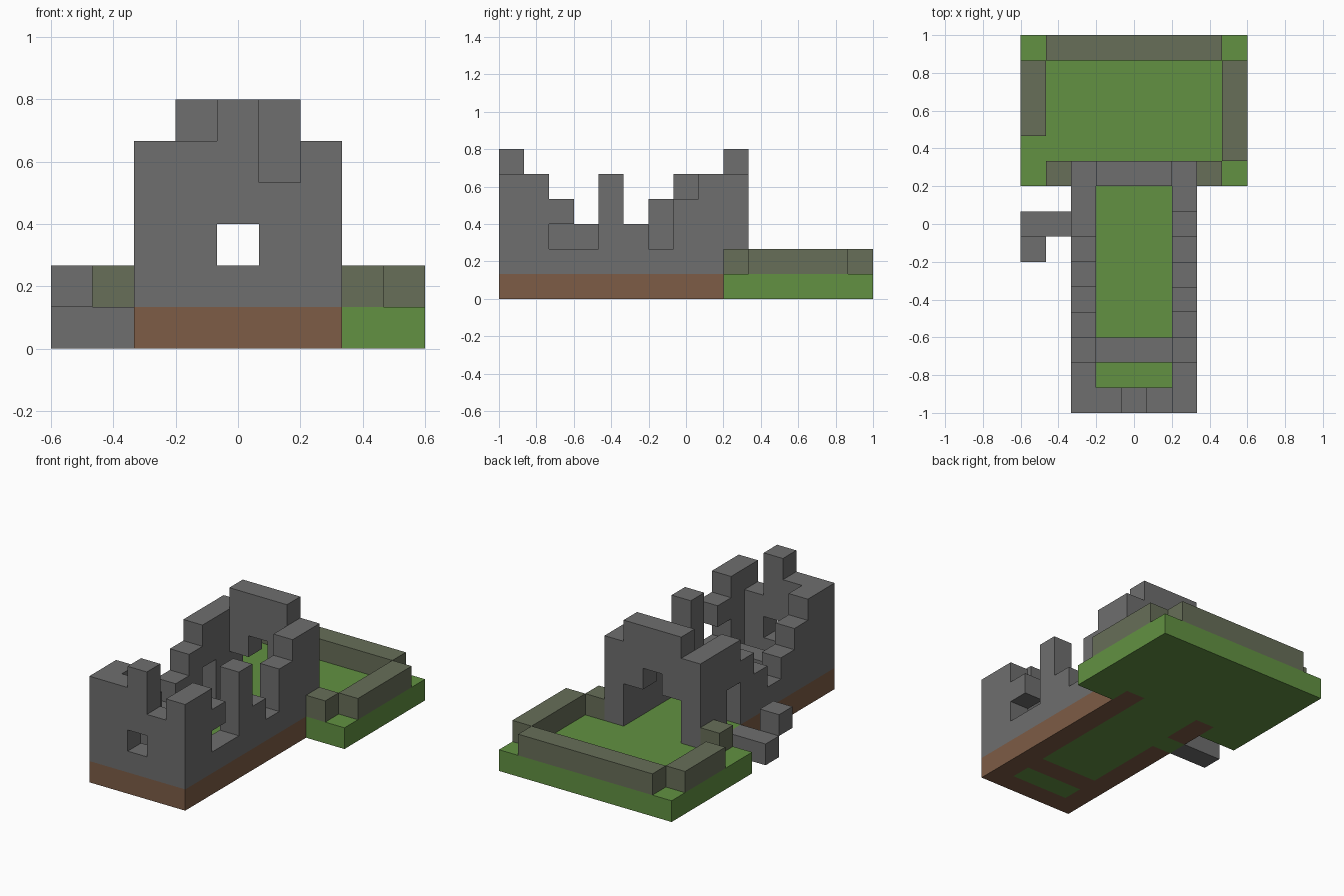
import bpy
import bmesh
from itertools import product

U = 2 / 15  # edge of one cell
SIZE = (9, 15, 0)

cube = bpy.data.objects.get("Cube")
if cube:
    bpy.data.objects.remove(cube)


def material(name, rgb):
    mat = bpy.data.materials.new(name)
    mat.use_nodes = True
    mat.diffuse_color = (*rgb, 1)
    node = next(n for n in mat.node_tree.nodes if n.type == "BSDF_PRINCIPLED")
    node.inputs["Base Color"].default_value = (*rgb, 1)
    return mat


def box(x, y, z):
    """Cells in inclusive ranges, each given as (first, last) or one index."""
    spans = [(r, r) if isinstance(r, int) else r for r in (x, y, z)]
    return set(product(*(range(a, b + 1) for a, b in spans)))


def columns(x, heights):
    """A wall running front to back with the given top of each column."""
    cells = set()
    for y, top in enumerate(heights):
        cells |= box(x, y, (1, top - 1))
    return cells


# Side walls, crumbled to different heights, with their gaps
left_wall = columns(6, (5, 5, 4, 2, 5, 3, 2, 4, 5, 5)) - box(6, 2, 2)
right_wall = columns(2, (5, 5, 4, 3, 2, 3, 4, 5, 5, 5)) - box(2, 7, (1, 2))

# Front wall with merlon and window
front_wall = box((3, 5), 0, (1, 3)) | box(3, 0, 4) | box(4, 0, (4, 5))
front_wall -= box(4, 0, 2)

# Back wall with stepped archway, and low inner wall
back_wall = box((3, 5), 9, (1, 5)) - box((3, 5), 9, (1, 2)) - box(4, 9, 3)
inner_wall = box((3, 5), 2, 1)

walls = left_wall | right_wall | front_wall | back_wall | inner_wall

# Side doorstep and loose stone beside it
doorstep = box((0, 1), 7, 0)
loose_stone = box(0, 6, 1)

# Mossy garden wall
garden_wall = (box((1, 7), 14, 1) | box(0, (11, 13), 1) | box(8, (10, 13), 1)
               | box(1, 9, 1) | box(7, 9, 1))

# Ground: earth under the ruin walls, grass elsewhere
ground = box((2, 6), (0, 8), 0) | box((0, 8), (9, 14), 0)
foundation = {(x, y, 0) for x, y, z in walls if z == 1}
grass = ground - foundation

stone = material("grey stone", (0.156, 0.156, 0.156))
moss = material("mossy stone", (0.136, 0.156, 0.098))
green = material("grass green", (0.122, 0.283, 0.054))
earth = material("earth brown", (0.205, 0.107, 0.061))

PARTS = {
    "ruin_walls": (walls, stone),
    "doorstep": (doorstep, stone),
    "loose_stone": (loose_stone, stone),
    "garden_wall": (garden_wall, moss),
    "grass_ground": (grass, green),
    "earth_foundation": (foundation, earth),
}
solid = set().union(*(cells for cells, _ in PARTS.values()))


def build(name, cells, mat):
    """Skin the outer faces of the cells and merge the flat areas."""
    bm = bmesh.new()
    verts = {}

    def corner(p):
        if p not in verts:
            verts[p] = bm.verts.new([(c - s / 2) * U for c, s in zip(p, SIZE)])
        return verts[p]

    for cell in sorted(cells):
        for axis, side in product(range(3), (0, 1)):
            beyond = list(cell)
            beyond[axis] += 2 * side - 1
            if tuple(beyond) in solid:
                continue
            ring = []
            for a, b in ((0, 0), (1, 0), (1, 1), (0, 1)):
                p = list(cell)
                p[axis] += side
                p[(axis + 1) % 3] += a
                p[(axis + 2) % 3] += b
                ring.append(corner(tuple(p)))
            bm.faces.new(ring if side else ring[::-1])
    bmesh.ops.dissolve_limit(bm, angle_limit=0.01, verts=bm.verts, edges=bm.edges)
    mesh = bpy.data.meshes.new(name)
    bm.to_mesh(mesh)
    bm.free()
    mesh.materials.append(mat)
    bpy.context.collection.objects.link(bpy.data.objects.new(name, mesh))


for name, (cells, mat) in PARTS.items():
    build(name, cells, mat)
